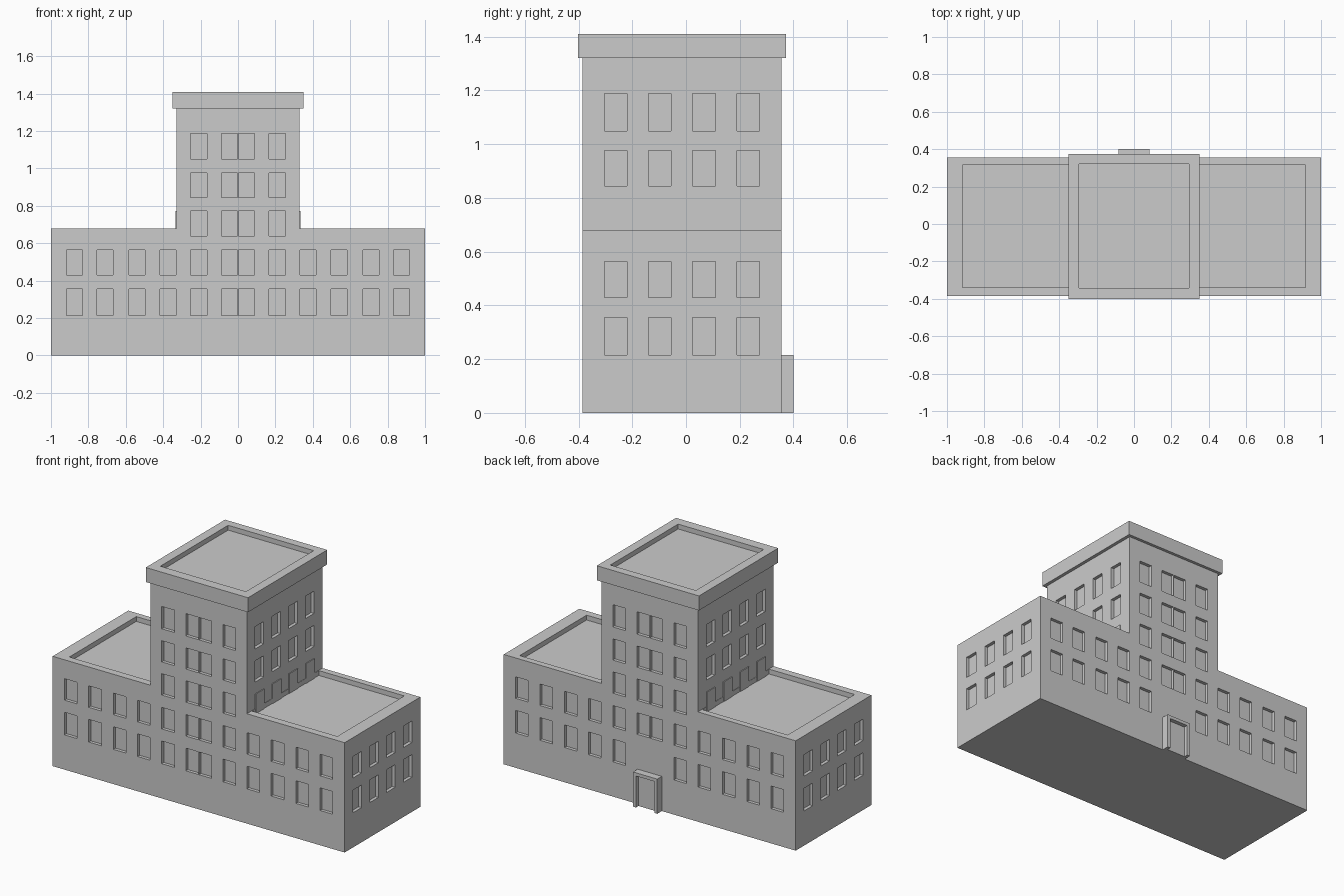
import bpy, bmesh

if "Cube" in bpy.data.objects:
    bpy.data.objects.remove(bpy.data.objects["Cube"])

Y0, Y1 = -0.385, 0.355          # front and back wall planes
DEPTH = 0.02                    # window recess
ROWS = [(0.215, 0.355), (0.43, 0.563), (0.64, 0.772), (0.845, 0.976), (1.05, 1.188)]
SIDE_Y = [-0.262, -0.097, 0.067, 0.231]

stone = bpy.data.materials.new("grey stone")
stone.diffuse_color = (0.6, 0.6, 0.6, 1)
stone.use_nodes = True
stone.node_tree.nodes["Principled BSDF"].inputs["Base Color"].default_value = stone.diffuse_color


def add_box(bm, x0, x1, y0, y1, z0, z1):
    v = bmesh.ops.create_cube(bm, size=1)["verts"]
    for p in v:
        p.co = (x1 if p.co.x > 0 else x0, y1 if p.co.y > 0 else y0, z1 if p.co.z > 0 else z0)


def finish(bm, name):
    bmesh.ops.recalc_face_normals(bm, faces=bm.faces)
    me = bpy.data.meshes.new(name)
    bm.to_mesh(me)
    bm.free()
    me.materials.append(stone)
    ob = bpy.data.objects.new(name, me)
    bpy.context.collection.objects.link(ob)
    return ob


def boxes(name, items):
    bm = bmesh.new()
    for b in items:
        add_box(bm, *b)
    return finish(bm, name)


def carve(ob, items):
    cutter = boxes(ob.name + "_cutter", items)
    cutter.hide_render = True
    cutter.hide_viewport = False
    cutter.display_type = 'WIRE'
    m = ob.modifiers.new("carve", 'BOOLEAN')
    m.operation = 'DIFFERENCE'
    m.solver = 'EXACT'
    m.object = cutter
    # bake the cut and discard the cutter
    bpy.context.view_layer.update()
    me = bpy.data.meshes.new_from_object(ob.evaluated_get(bpy.context.evaluated_depsgraph_get()))
    ob.modifiers.clear()
    ob.data = me
    bpy.data.objects.remove(cutter)


# Building mass: stepped front profile extruded from front to back
profile = [(-1, 0), (1, 0), (1, 0.68), (0.33, 0.68), (0.33, 1.34),
           (-0.33, 1.34), (-0.33, 0.68), (-1, 0.68)]
bm = bmesh.new()
face = bm.faces.new([bm.verts.new((x, Y0, z)) for x, z in profile])
ext = bmesh.ops.extrude_face_region(bm, geom=[face])["geom"]
bmesh.ops.translate(bm, vec=(0, Y1 - Y0, 0), verts=[g for g in ext if isinstance(g, bmesh.types.BMVert)])
building = finish(bm, "building")

cuts = []
# Front and back windows
for i, (z0, z1) in enumerate(ROWS):
    columns = [0.21] + ([0.375, 0.54, 0.71, 0.875] if i < 2 else [])
    spans = [(c - 0.043, c + 0.043) for c in columns]
    for back in (False, True):
        ya, yb = (Y1 - DEPTH, Y1 + 0.05) if back else (Y0 - 0.05, Y0 + DEPTH)
        pair = [] if back and i == 0 else [(0.002, 0.088)]   # door replaces this pair
        for a, b in spans + pair:
            cuts.append((a, b, ya, yb, z0, z1))
            cuts.append((-b, -a, ya, yb, z0, z1))
# Side windows on the wings and the tower
for i, wall in ((0, 1), (1, 1), (3, 0.33), (4, 0.33)):
    for y in SIDE_Y:
        cuts.append((wall - DEPTH, wall + 0.05, y - 0.042, y + 0.042, *ROWS[i]))
        cuts.append((-wall - 0.05, -wall + DEPTH, y - 0.042, y + 0.042, *ROWS[i]))
# Sunken wing roofs behind parapets
for a, b in ((0.332, 0.918), (-0.918, -0.332)):
    cuts.append((a, b, -0.339, 0.316, 0.65, 0.75))
carve(building, cuts)

# Half-hidden window surrounds where the tower meets the wing roofs
boxes("tower_side_surrounds",
      [(min(s * 0.325, s * 0.335), max(s * 0.325, s * 0.335), y - 0.042, y + 0.042, 0.64, 0.772)
       for s in (-1, 1) for y in SIDE_Y])

# Tower cornice with sunken roof
cornice = boxes("tower_cornice", [(-0.35, 0.35, -0.402, 0.373, 1.32, 1.41)])
carve(cornice, [(-0.293, 0.293, -0.341, 0.322, 1.38, 1.5)])

# Back entrance with recessed door
entrance = boxes("back_entrance", [(-0.083, 0.083, 0.345, 0.40, 0, 0.215)])
carve(entrance, [(-0.063, 0.063, 0.375, 0.5, -0.1, 0.195)])
